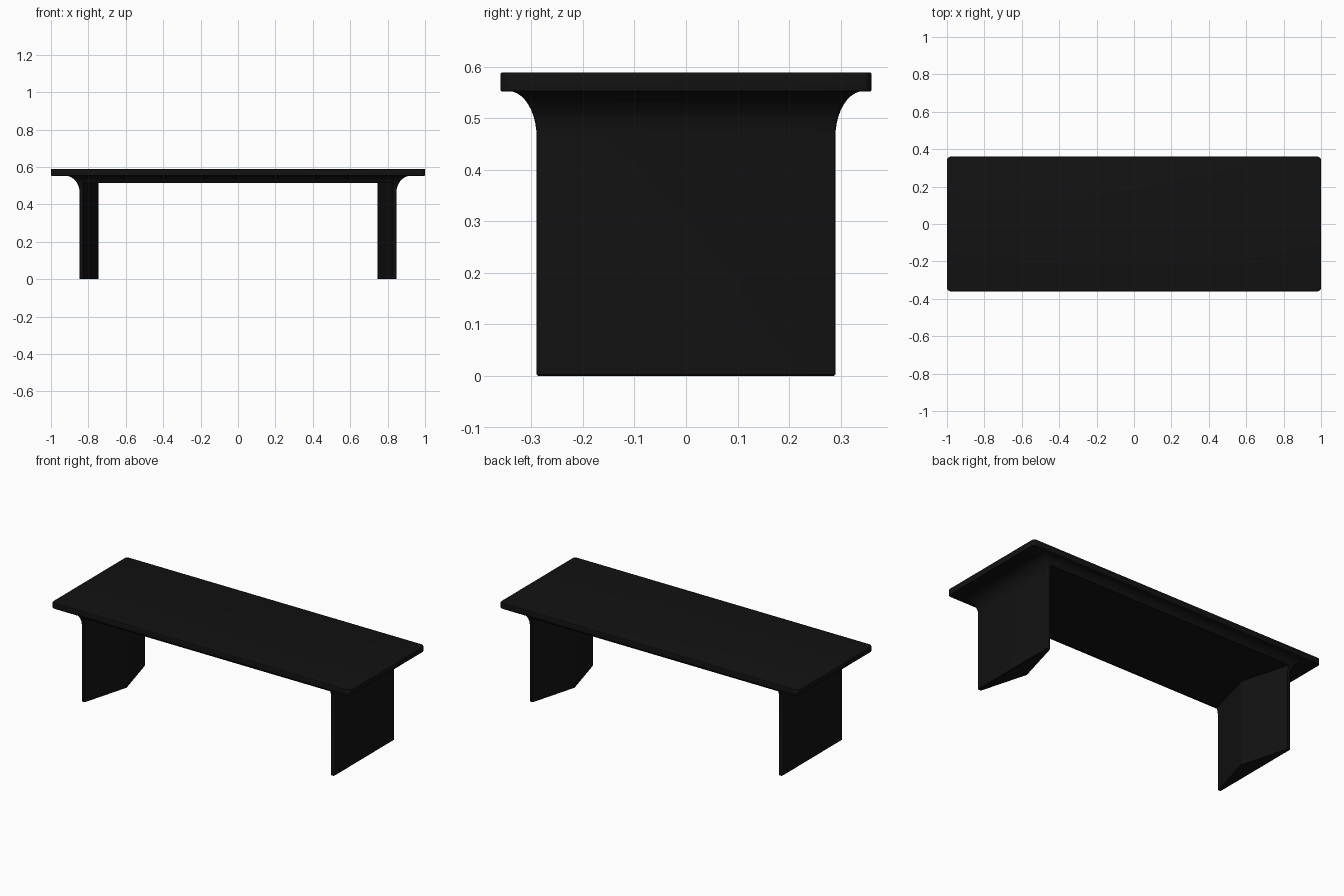
import bpy, bmesh, math

if "Cube" in bpy.data.objects:
    bpy.data.objects.remove(bpy.data.objects["Cube"])


def rounded_rect(hx, hy, r, n=5):
    """Counter-clockwise outline of a rounded rectangle."""
    pts = []
    for k, (sx, sy) in enumerate([(1, 1), (-1, 1), (-1, -1), (1, -1)]):
        for i in range(n + 1):
            a = math.radians(90 * k + 90 * i / n)
            pts.append((sx * (hx - r) + r * math.cos(a), sy * (hy - r) + r * math.sin(a)))
    return pts


def loft(name, sections):
    """Closed solid through (z, outline) sections."""
    bm = bmesh.new()
    rings = [[bm.verts.new((x, y, z)) for x, y in outline] for z, outline in sections]
    n = len(rings[0])
    for a, b in zip(rings, rings[1:]):
        for i in range(n):
            j = (i + 1) % n
            bm.faces.new((a[i], a[j], b[j], b[i]))
    bm.faces.new(rings[0][::-1])
    bm.faces.new(rings[-1])
    bmesh.ops.recalc_face_normals(bm, faces=bm.faces)
    me = bpy.data.meshes.new(name)
    bm.to_mesh(me)
    bm.free()
    ob = bpy.data.objects.new(name, me)
    bpy.context.collection.objects.link(ob)
    return ob


def finish(ob):
    ob.data.materials.clear()
    ob.data.materials.append(black)
    bpy.ops.object.select_all(action='DESELECT')
    ob.select_set(True)
    bpy.context.view_layer.objects.active = ob
    bpy.ops.object.shade_smooth_by_angle(angle=math.radians(30))


black = bpy.data.materials.new("black_finish")
black.diffuse_color = (0.006, 0.006, 0.006, 1)
black.use_nodes = True
black.node_tree.nodes["Principled BSDF"].inputs["Base Color"].default_value = black.diffuse_color

# Table top: rounded slab with softened rims
BOT, TOP, HX, HY, E = 0.552, 0.589, 1.0, 0.36, 0.004
slab = []
for z0, s in ((BOT + E, -1), (TOP - E, 1)):
    ring = []
    for i in range(4):
        a = math.radians(30 * i)
        inset = E * (1 - math.cos(a))
        ring.append((z0 + s * E * math.sin(a), rounded_rect(HX - inset, HY - inset, 0.02 - inset)))
    slab += ring[::-1] if s < 0 else ring
finish(loft("table_top", slab))

# Base: straight walls that flare out under the top
WX, WY, R = 0.847, 0.29, 0.006
FZ, FX, FY = 0.464, 0.078, 0.055
body = [(0.0, rounded_rect(WX - 0.003, WY - 0.003, R)), (0.003, rounded_rect(WX, WY, R))]
for i in range(11):
    a = math.radians(9 * i)
    f = 1 - math.cos(a)
    body.append((FZ + (BOT + 0.001 - FZ) * math.sin(a),
                 rounded_rect(WX + FX * f, WY + FY * f, R + 0.012 * f)))
base = loft("legs_and_frame", body)

# Opening between the legs leaves wedge-shaped legs with a central ridge
IX, AX, UZ = 0.828, 0.747, 0.514
opening = [(IX, -0.5), (IX, -WY), (AX, 0), (IX, WY), (IX, 0.5),
           (-IX, 0.5), (-IX, WY), (-AX, 0), (-IX, -WY), (-IX, -0.5)]
cutter = loft("opening_cutter", [(-0.5, opening), (UZ, opening)])
cutter.hide_render = True
cut = base.modifiers.new("opening", 'BOOLEAN')
cut.operation, cut.solver, cut.object = 'DIFFERENCE', 'EXACT', cutter
bpy.context.view_layer.objects.active = base
bpy.ops.object.modifier_apply(modifier=cut.name)
bpy.data.objects.remove(cutter)
finish(base)
